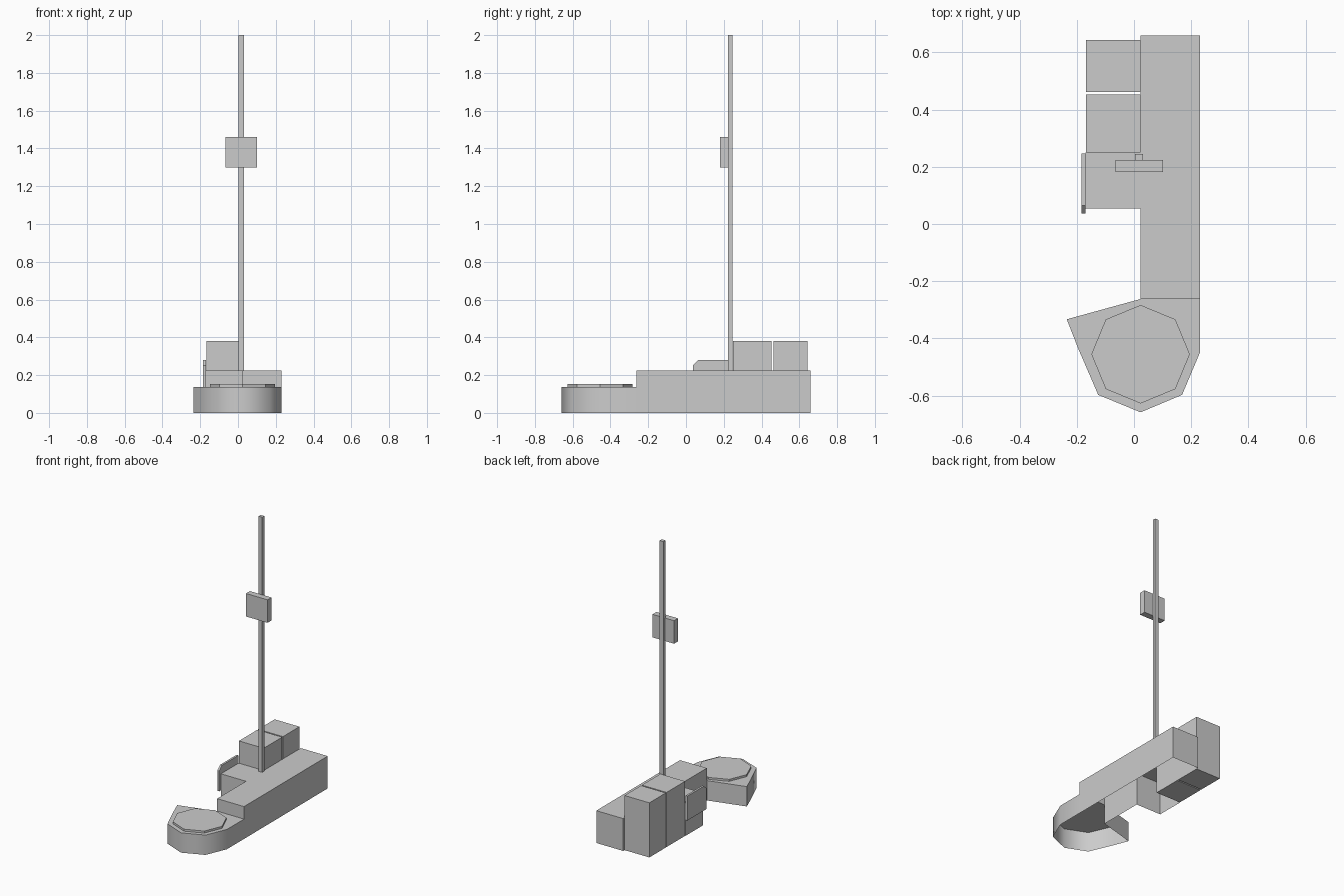
import bpy, bmesh, math
from mathutils import Matrix

if "Cube" in bpy.data.objects:
    bpy.data.objects.remove(bpy.data.objects["Cube"])


def prism(name, outline, z0, z1, bottom=True, open_edges=(), smooth=False):
    """Extrude an anticlockwise outline; open_edges maps edge index to no wall."""
    bm = bmesh.new()
    low = [bm.verts.new((x, y, z0)) for x, y in outline]
    top = [bm.verts.new((x, y, z1)) for x, y in outline]
    n = len(outline)
    bm.faces.new(top)
    if bottom:
        bm.faces.new(low[::-1])
    for i in range(n):
        if i not in open_edges:
            j = (i + 1) % n
            bm.faces.new((low[i], low[j], top[j], top[i]))
    mesh = bpy.data.meshes.new(name)
    bm.to_mesh(mesh)
    bm.free()
    ob = bpy.data.objects.new(name, mesh)
    bpy.context.collection.objects.link(ob)
    if smooth:
        bpy.context.view_layer.objects.active = ob
        ob.select_set(True)
        bpy.ops.object.shade_smooth_by_angle(angle=math.radians(50))
        ob.select_set(False)
    return ob


def box(name, x0, x1, y0, y1, z0, z1):
    return prism(name, [(x0, y0), (x1, y0), (x1, y1), (x0, y1)], z0, z1)


# main body: L-shaped shell, open underneath and towards the platform
body = prism("main_body",
             [(0.023, -0.262), (0.23, -0.262), (0.23, 0.658), (0.023, 0.658),
              (0.023, 0.25), (-0.17, 0.25), (-0.17, 0.055), (0.023, 0.055)],
             0, 0.225, bottom=False, open_edges=(0,))

# step wall between platform and body
box_step = bpy.data.meshes.new("step_wall")
box_step.from_pydata([(0.023, -0.262, 0.138), (0.23, -0.262, 0.138),
                      (0.23, -0.262, 0.225), (0.023, -0.262, 0.225)], [], [(0, 1, 2, 3)])
bpy.context.collection.objects.link(bpy.data.objects.new("step_wall", box_step))

# rounded front platform: open underneath
prism("front_platform",
      [(0.23, -0.262), (0.023, -0.262), (-0.235, -0.333), (-0.195, -0.435),
       (-0.125, -0.597), (0.023, -0.658), (0.168, -0.597), (0.23, -0.45)],
      0, 0.138, bottom=False, open_edges=(0,), smooth=True)

# octagonal plate on the platform
plate = [(0.023 + 0.172 * math.cos(i * math.pi / 4),
          -0.455 + 0.172 * math.sin(i * math.pi / 4)) for i in range(8)]
prism("round_plate", plate, 0.138, 0.152)

# two tall cabinets
for name, y0, y1 in (("front_cabinet", 0.25, 0.453), ("rear_cabinet", 0.462, 0.643)):
    box(name, -0.168, 0.023, y0, y1, 0, 0.38)

# side panel with a clipped front top corner, drawn in (y, z) and turned upright
panel = prism("side_panel",
              [(0.036, 0.11), (0.247, 0.11), (0.247, 0.28), (0.065, 0.28), (0.036, 0.252)],
              -0.184, -0.17)
panel.data.transform(Matrix(((0, 0, 1, 0), (1, 0, 0, 0), (0, 1, 0, 0), (0, 0, 0, 1))))

# pole and the sign hung on its front
box("pole", 0.003, 0.031, 0.222, 0.245, 0.225, 2.0)
box("sign", -0.065, 0.101, 0.181, 0.224, 1.3, 1.46)
